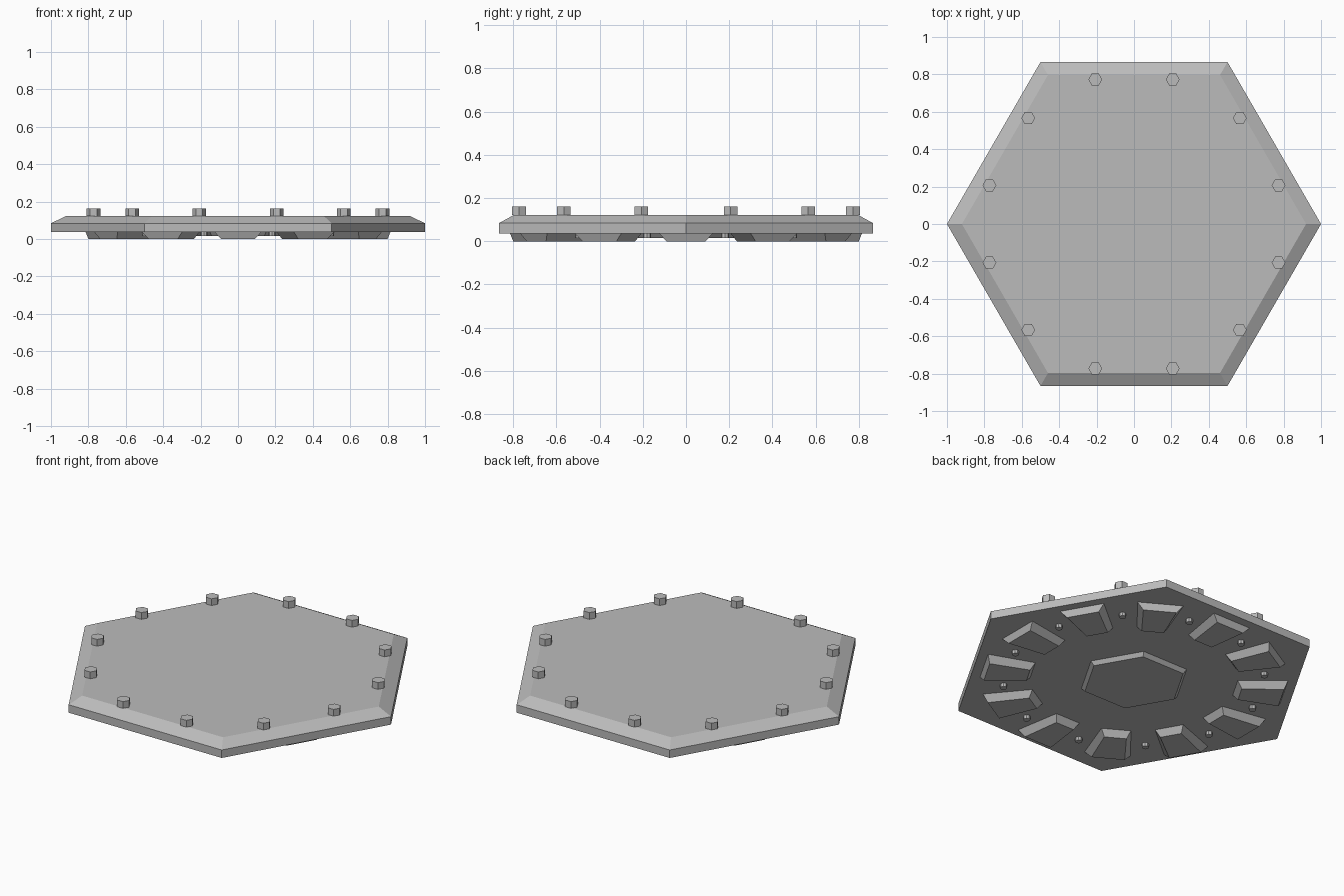
import bpy, bmesh, math

if "Cube" in bpy.data.objects:
    bpy.data.objects.remove(bpy.data.objects["Cube"])

grey = bpy.data.materials.new("plain grey")
grey.diffuse_color = (0.5, 0.5, 0.5, 1)
grey.use_nodes = True
grey.node_tree.nodes["Principled BSDF"].inputs["Base Color"].default_value = grey.diffuse_color


def loft(name, rings, loc=(0, 0, 0), turn=0.0):
    """Skin a stack of equal-length point rings and cap both ends."""
    bm = bmesh.new()
    loops = [[bm.verts.new(p) for p in ring] for ring in rings]
    n = len(loops[0])
    for a, b in zip(loops, loops[1:]):
        for i in range(n):
            j = (i + 1) % n
            bm.faces.new((a[i], a[j], b[j], b[i]))
    bm.faces.new(loops[0][::-1])
    bm.faces.new(loops[-1])
    bmesh.ops.recalc_face_normals(bm, faces=bm.faces)
    mesh = bpy.data.meshes.new(name)
    bm.to_mesh(mesh)
    bm.free()
    mesh.materials.append(grey)
    obj = bpy.data.objects.new(name, mesh)
    obj.location = loc
    obj.rotation_euler.z = turn
    bpy.context.collection.objects.link(obj)
    return obj


def ring(radius, z, sides=6):
    return [(radius * math.cos(math.tau * i / sides),
             radius * math.sin(math.tau * i / sides), z) for i in range(sides)]


def trapezoid(inner, outer, half_in, half_out, z):
    return [(inner, -half_in, z), (outer, -half_out, z),
            (outer, half_out, z), (inner, half_in, z)]


# Hexagonal plate with chamfered top rim
loft("plate", [ring(1, 0.037), ring(1, 0.084), ring(0.92, 0.122)])

# Raised hexagon under the middle
loft("centre_boss", [ring(0.28, 0.015), ring(0.30, 0.037)])

for k in range(12):
    # Tapered foot pads under the plate
    loft("foot_pad", [trapezoid(0.575, 0.80, 0.06, 0.09, 0),
                      trapezoid(0.55, 0.815, 0.08, 0.125, 0.037)],
         turn=math.radians(30 * k))

    # Hex bolts on top, small studs below, between the pads
    a = math.radians(30 * k + 15)
    c, s = math.cos(a), math.sin(a)
    loft("bolt", [ring(0.037, 0.122), ring(0.037, 0.162)], (0.8 * c, 0.8 * s, 0))
    loft("stud", [ring(0.019, 0.016, 8), ring(0.019, 0.037, 8)],
         (0.7 * c, 0.7 * s, 0))
